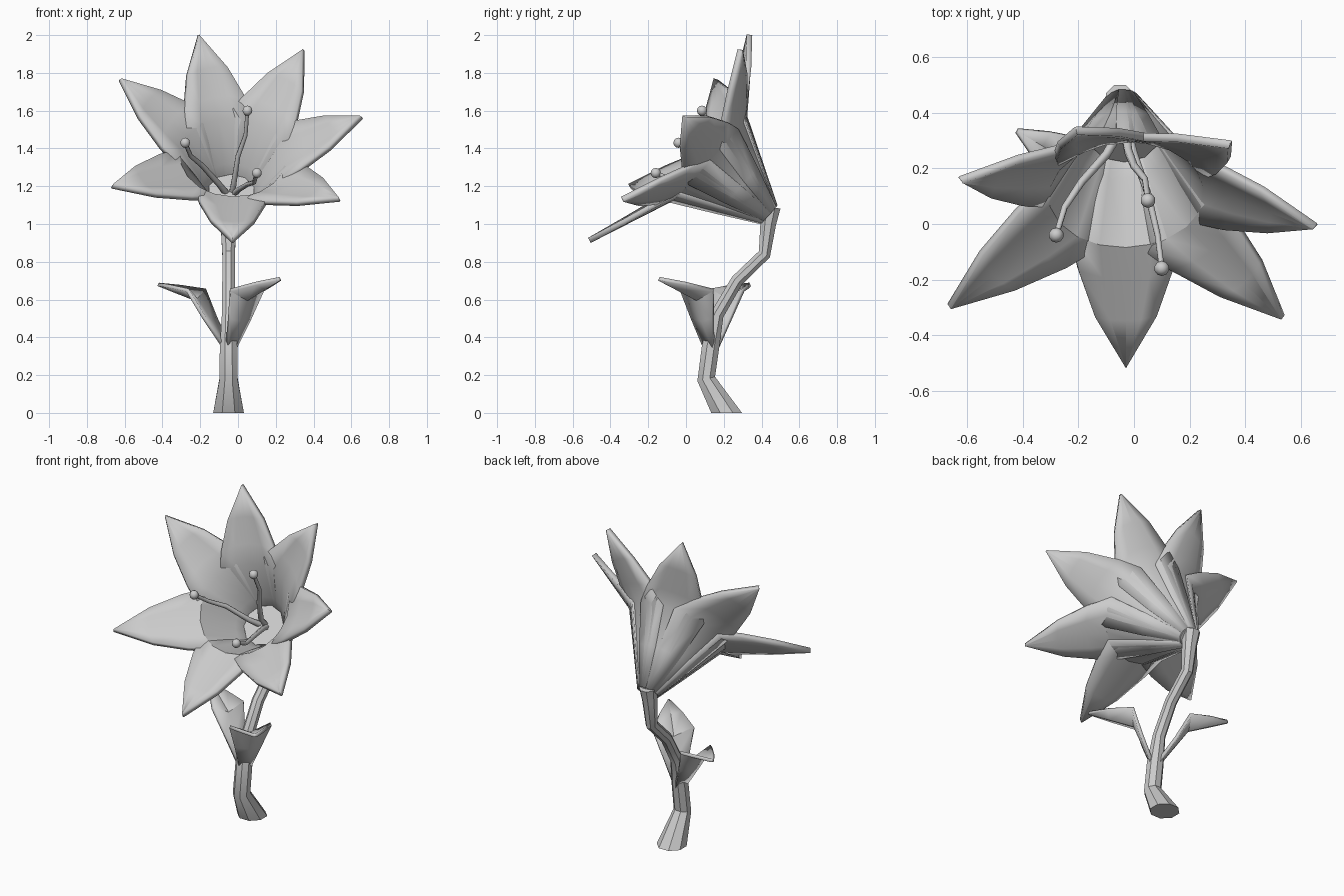
import bpy, math
from mathutils import Vector as V

if "Cube" in bpy.data.objects:
    bpy.data.objects.remove(bpy.data.objects["Cube"])


def mesh_object(name, verts, faces, angle=35):
    me = bpy.data.meshes.new(name)
    me.from_pydata([tuple(v) for v in verts], [], faces)
    ob = bpy.data.objects.new(name, me)
    bpy.context.collection.objects.link(ob)
    bpy.ops.object.select_all(action='DESELECT')
    bpy.context.view_layer.objects.active = ob
    ob.select_set(True)
    bpy.ops.object.shade_smooth_by_angle(angle=math.radians(angle))
    return ob


def tube(name, points, radii, sides, flat_start=False, angle=35):
    pts = [V(p) for p in points]
    verts, faces, n = [], [], len(pts)
    for i, p in enumerate(pts):
        t = (pts[min(i + 1, n - 1)] - pts[max(i - 1, 0)]).normalized()
        if flat_start and i == 0:
            t = V((0, 0, 1))
        ref = V((1, 0, 0))
        u = (ref - t * ref.dot(t)).normalized()
        w = t.cross(u)
        for k in range(sides):
            a = 2 * math.pi * (k + 0.5) / sides
            verts.append(p + radii[i] * (u * math.cos(a) + w * math.sin(a)))
    for i in range(n - 1):
        for k in range(sides):
            m = (k + 1) % sides
            faces.append((i * sides + k, i * sides + m, (i + 1) * sides + m, (i + 1) * sides + k))
    faces.append(tuple(reversed(range(sides))))
    faces.append(tuple(range((n - 1) * sides, n * sides)))
    return mesh_object(name, verts, faces, angle)


def blade(name, rows, side, thickness, offset, cols=(-1, -0.5, 0, 0.5, 1), angle=35):
    """rows: (spine point, half width, vector by which the edges are lifted)"""
    verts = [p + side * (w * c) + lift * (c * c) for p, w, lift in rows for c in cols]
    m = len(cols)
    faces = [(i * m + j, i * m + j + 1, (i + 1) * m + j + 1, (i + 1) * m + j)
             for i in range(len(rows) - 1) for j in range(m - 1)]
    ob = mesh_object(name, verts, faces, angle)
    s = ob.modifiers.new('thickness', 'SOLIDIFY')
    s.thickness, s.offset = thickness, offset
    return ob


# Bent stem with a wide foot
tube('stem',
     [(-.05, .215, 0), (-.05, .107, .18), (-.05, .13, .35), (-.05, .165, .52), (-.05, .27, .70),
      (-.05, .415, .84), (-.05, .435, 1.0), (-.05, .45, 1.09)],
     [.088, .052, .05, .038, .036, .036, .045, .055], 8, True)

# Seven petals forming a funnel
base = V((-.04, .44, 1.05))
axis = V((.03, -.74, .67)).normalized()
tips = [(-.21, .35, 2.0), (.35, .30, 1.92), (.66, .0, 1.56), (.54, -.33, 1.12),
        (-.03, -.505, .9), (-.67, -.29, 1.19), (-.63, .17, 1.76)]
for n, tip in enumerate(tips):
    tip = V(tip)
    rel = tip - base
    radial = (rel - axis * rel.dot(axis)).normalized()
    side = axis.cross(radial)
    low = base + radial * .065
    mid = base + axis * .43 + radial * .30
    rows = [(low, .05, radial * -.018),
            (low.lerp(mid, .5), .13, radial * -.045),
            (mid, .20, radial * -.065),
            (mid.lerp(tip, .25), .175, radial * -.05),
            (mid.lerp(tip, .6), .115, radial * -.022),
            (tip, .004, radial * 0)]
    blade(f'petal_{n + 1}', rows, side, .03, -1)

# Flower centre
tube('flower_centre', [base, base + axis * .18], [.055, .125], 10)

# Stamens with round ends
stamens = [
    [(-.03, .32, 1.17), (-.02, .26, 1.23), (0, .21, 1.36), (.04, .16, 1.47), (.05, .085, 1.6)],
    [(-.06, .32, 1.16), (-.10, .25, 1.21), (-.19, .15, 1.31), (-.25, .06, 1.36), (-.28, -.04, 1.43)],
    [(-.02, .32, 1.16), (0, .25, 1.18), (.05, .11, 1.21), (.085, -.04, 1.22), (.10, -.16, 1.27)]]
for n, path in enumerate(stamens):
    tube(f'stamen_{n + 1}', path, [.018, .016, .014, .012, .011], 6, angle=65)
    bpy.ops.mesh.primitive_uv_sphere_add(segments=10, ring_count=6, radius=.027, location=path[-1])
    bpy.context.object.name = f'stamen_end_{n + 1}'
    bpy.ops.object.shade_smooth()

# Two folded leaves
up = V((0, 0, 1))
leaves = [((-.06, .14, .35), (-.22, .215, .60), (-.42, .335, .68), .10),
          ((-.035, .12, .35), (.045, .06, .60), (.22, -.14, .71), .12)]
for n, (a, b, c, w) in enumerate(leaves):
    a, b, c = V(a), V(b), V(c)
    d = V((c.x - a.x, c.y - a.y, 0)).normalized()
    rows = [(a, .035, up * 0), (a.lerp(b, .55), w * .65, up * .015), (b, w, up * .05),
            (b.lerp(c, .55), w * .55, up * .025), (c, .006, up * 0)]
    blade(f'leaf_{n + 1}', rows, d.cross(up), .02, 0, (-1, 0, 1), 25)
